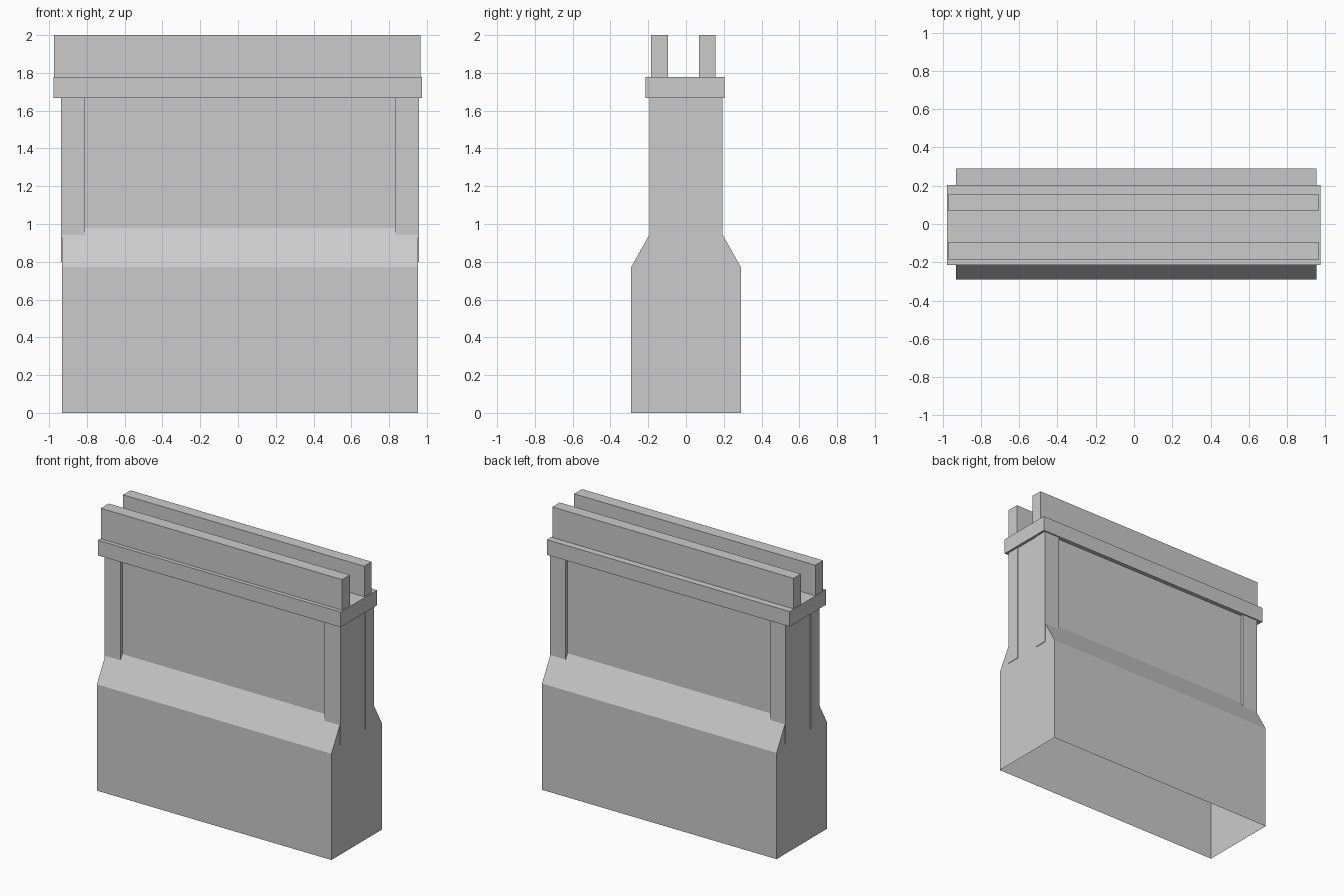
import bpy

if "Cube" in bpy.data.objects:
    bpy.data.objects.remove(bpy.data.objects["Cube"])


def add_mesh(name, verts, faces):
    mesh = bpy.data.meshes.new(name)
    mesh.from_pydata(verts, [], faces)
    mesh.update()
    obj = bpy.data.objects.new(name, mesh)
    bpy.context.collection.objects.link(obj)
    return obj


def box(name, x0, x1, y0, y1, z0, z1):
    verts = [(x, y, z) for x in (x0, x1) for y in (y0, y1) for z in (z0, z1)]
    faces = [(0, 1, 3, 2), (4, 6, 7, 5), (0, 4, 5, 1),
             (2, 3, 7, 6), (0, 2, 6, 4), (1, 5, 7, 3)]
    return add_mesh(name, verts, faces)


# Wall body: side profile extruded along x, thin shell open at the bottom
half = [(0.29, 0.0), (0.29, 0.772), (0.173, 0.98), (0.173, 1.67)]
profile = half + [(-y, z) for y, z in reversed(half)]
n = len(profile)
verts = [(x, y, z) for x in (-0.931, 0.954) for y, z in profile]
faces = [(i, i + n, i + n + 1, i + 1) for i in range(n - 1)]
faces += [tuple(reversed(range(n))), tuple(range(n, 2 * n))]
add_mesh("wall_body", verts, faces)

# Corner posts, sunk into the sloped shoulder
for end, x0, x1 in (("left", -0.936, -0.809), ("right", 0.831, 0.958)):
    for side, y0, y1 in (("front", -0.194, -0.096), ("back", 0.096, 0.194)):
        box(f"{side}_{end}_post", x0, x1, y0, y1, 0.80, 1.67)

# Cap slab
box("cap_slab", -0.976, 0.975, -0.214, 0.203, 1.668, 1.778)

# Two rails on top of the cap
for side, y0, y1 in (("front", -0.185, -0.095), ("back", 0.07, 0.155)):
    box(f"{side}_top_rail", -0.973, 0.966, y0, y1, 1.778, 2.0)
